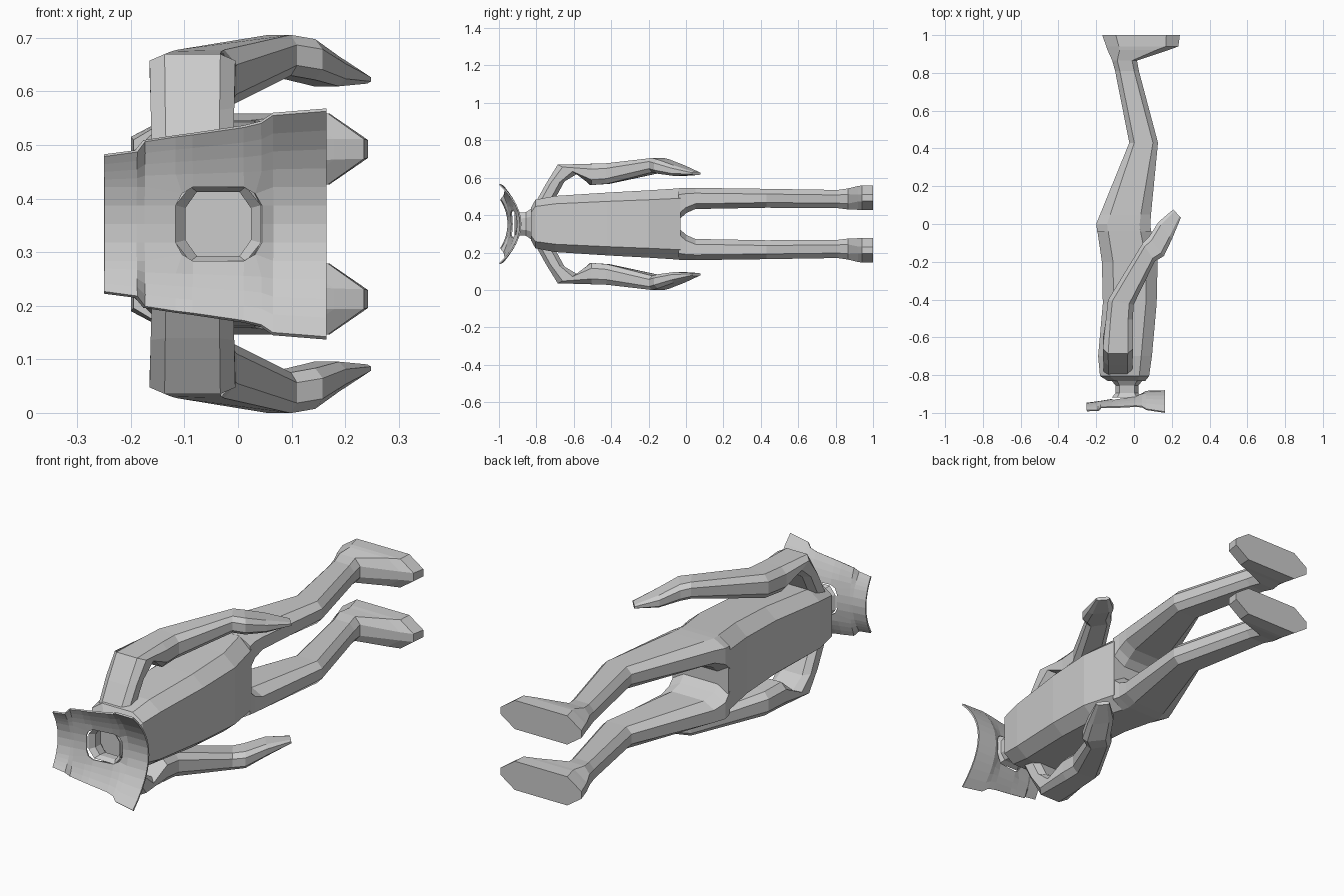
import bpy, bmesh
from mathutils import Vector

MID = 0.3525          # height of the symmetry plane (figure lies along y, facing +x)
grey = bpy.data.materials.new("mannequin grey")
grey.diffuse_color = (0.6, 0.6, 0.6, 1)


def finish(bm, name, closed=True):
    if closed:
        bmesh.ops.recalc_face_normals(bm, faces=bm.faces)
    me = bpy.data.meshes.new(name)
    bm.to_mesh(me)
    bm.free()
    me.materials.append(grey)
    ob = bpy.data.objects.new(name, me)
    bpy.context.collection.objects.link(ob)
    return ob


def octagon(c, u, v, cu=0.65, cv=0.5):
    """Chamfered box section around c with half axes u and v."""
    c, u, v = Vector(c), Vector(u), Vector(v)
    pts = [(1, -cv), (1, cv), (cu, 1), (-cu, 1), (-1, cv), (-1, -cv), (-cu, -1), (cu, -1)]
    return [c + u * a + v * b for a, b in pts]


def span(y, x0, x1, z0, z1, cu=0.65, cv=0.5):
    """Section across the body at y, given by its x and z limits."""
    return octagon(((x0 + x1) / 2, y, (z0 + z1) / 2), ((x1 - x0) / 2, 0, 0),
                   (0, 0, (z1 - z0) / 2), cu, cv)


def loft(name, rings, side=1, caps=True):
    bm = bmesh.new()
    vs = [[bm.verts.new((p.x, p.y, MID + side * p.z)) for p in r] for r in rings]
    for a, b in zip(vs, vs[1:]):
        for i in range(8):
            j = (i + 1) % 8
            bm.faces.new((a[i], a[j], b[j], b[i]))
    if caps:
        bm.faces.new(vs[0])
        bm.faces.new(vs[-1])
    return finish(bm, name)


# Torso: y, back x, front x, half width
torso = [(-0.83, -0.14, 0.06, 0.085), (-0.805, -0.18, 0.08, 0.13), (-0.70, -0.19, 0.095, 0.15),
         (-0.42, -0.165, 0.12, 0.168), (-0.2, -0.17, 0.125, 0.18), (-0.03, -0.195, 0.09, 0.191)]
loft("torso", [span(y, a, b, -w, w, 0.6, 0.72) for y, a, b, w in torso])

# Neck: open tube flaring into the collar and the shoulders
neck = [(-0.918, 0.08, 0.07), (-0.895, 0.061, 0.06), (-0.855, 0.061, 0.063), (-0.825, 0.085, 0.085)]
loft("neck", [span(y, -0.037 - a, -0.037 + a, -w, w) for y, a, w in neck], caps=False)

# Legs with feet: y, back x, front x, inner z, outer z, chamfers
leg = [(-0.04, -0.195, 0.09, 0.02, 0.191, 0.6, 0.6), (0.0, -0.2, 0.087, 0.058, 0.193, 0.6, 0.55),
       (0.05, -0.18, 0.09, 0.08, 0.193, 0.6, 0.5), (0.43, -0.025, 0.127, 0.087, 0.188, 0.65, 0.45),
       (0.81, -0.1, 0.026, 0.085, 0.182, 0.6, 0.45), (0.865, -0.115, 0.016, 0.078, 0.19, 0.6, 0.45),
       (0.92, -0.14, 0.18, 0.076, 0.203, 0.6, 0.3), (0.94, -0.147, 0.235, 0.074, 0.206, 0.65, 0.28),
       (1.0, -0.168, 0.243, 0.074, 0.206, 0.65, 0.25)]
# Arms: centre, half depth axis, half width axis
arm = [((-0.085, -0.755, 0.12), (0.075, 0, 0), (0, 0.055, 0.015)),
       ((-0.085, -0.70, 0.22), (0.078, 0, 0), (0, 0.05, 0.007)),
       ((-0.085, -0.633, 0.293), (0.08, 0, 0), (0, 0.053, -0.024)),
       ((-0.078, -0.51, 0.265), (0.072, 0.005, 0), (0, 0, -0.057)),
       ((-0.07, -0.415, 0.27), (0.068, -0.012, 0), (0, 0, -0.055)),
       ((0.078, -0.15, 0.315), (0.032, -0.048, 0), (0, 0, -0.038)),
       ((0.118, -0.12, 0.307), (0.04, -0.05, 0), (0, 0, -0.038)),
       ((0.165, -0.035, 0.285), (0.036, -0.045, 0), (0, 0, -0.028)),
       ((0.228, 0.055, 0.27), (0.02, -0.022, 0), (0, 0, -0.008))]
for side, label in ((1, "left"), (-1, "right")):
    loft(label + "_leg", [span(*s) for s in leg], side)
    loft(label + "_arm", [octagon(*s) for s in arm], side)

# Collar: curved sheet open towards -y; x, y at middle, y at edge, half width
collar = [(-0.25, -0.95, -0.988, 0.128), (-0.19, -0.942, -0.988, 0.136), (-0.175, -0.94, -0.972, 0.155),
          (-0.117, -0.93, -0.97, 0.164), (-0.085, -0.922, -0.97, 0.168), (0.01, -0.91, -0.965, 0.182),
          (0.043, -0.9, -0.968, 0.19), (0.065, -0.887, -0.982, 0.205), (0.165, -0.884, -0.997, 0.213)]
hole = range(3, 6)            # strips removed for the neck opening
bm = bmesh.new()
grid = []
for i, (x, ym, ye, w) in enumerate(collar):
    row = []
    half = [0.0, 0.035, 0.07] + [0.07 + (w - 0.07) * k / 4 for k in range(1, 5)]
    for z in [-h for h in half[:0:-1]] + half:
        px = x
        if i in (3, 6) and abs(abs(z) - 0.07) < 1e-6:      # round the opening's corners
            px, z = x + (0.012 if i == 3 else -0.012), z * 0.82
        row.append(bm.verts.new((px, ym + (ye - ym) * (z / w) ** 2, MID + z)))
    grid.append(row)
for i in range(len(grid) - 1):
    for j in range(12):
        if not (i in hole and 4 <= j <= 7):
            bm.faces.new((grid[i][j], grid[i][j + 1], grid[i + 1][j + 1], grid[i + 1][j]))
ob = finish(bm, "collar")
mod = ob.modifiers.new("thickness", 'SOLIDIFY')
mod.thickness = 0.008
mod.offset = 0
